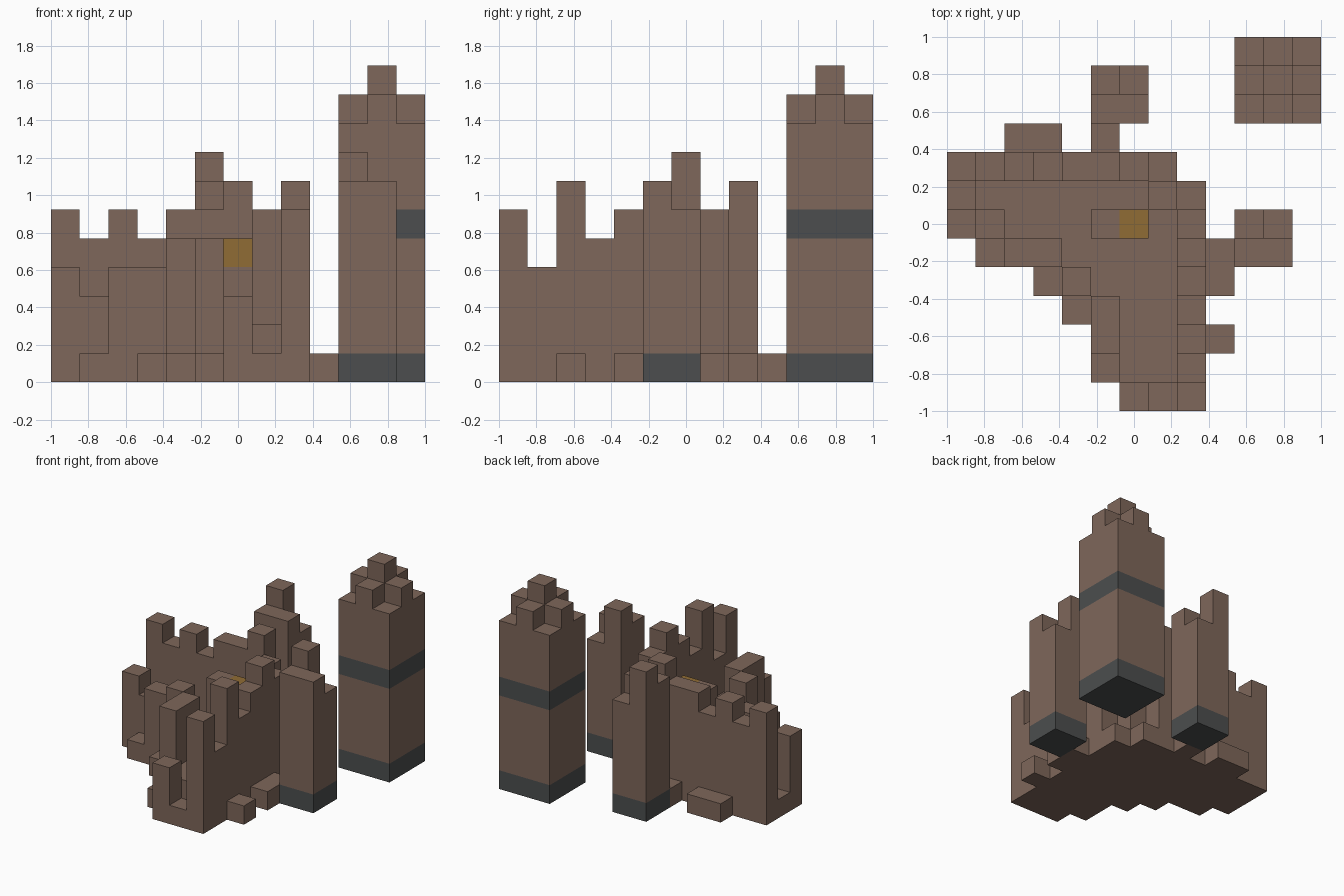
import bpy, bmesh
from mathutils import Vector

cube = bpy.data.objects.get("Cube")
if cube:
    bpy.data.objects.remove(cube, do_unlink=True)

UNIT = 2 / 13          # edge of one building block


def make_material(name, rgb):
    mat = bpy.data.materials.new(name)
    mat.use_nodes = True
    color = (*rgb, 1)
    mat.diffuse_color = color
    mat.node_tree.nodes["Principled BSDF"].inputs["Base Color"].default_value = color
    return mat


STONE = make_material("brown stone", (.21, .135, .103))
SLATE = make_material("dark slate", (.072, .076, .077))
GOLD = make_material("gold", (.28, .15, .035))

SIDES = [(1, 0), (-1, 0), (0, 1), (0, -1)]


def block_part(name, plan, column, row, base=0, mats=(STONE,), bands=()):
    """Raise a plan of column heights (rear row first, dots empty) into blocks."""
    heights = {(i, j): int(c)
               for j, line in enumerate(reversed(plan))
               for i, c in enumerate(line.split() if " " in line else line)
               if c != "."}
    bm = bmesh.new()

    def quad(center, normal, level):
        n = Vector(normal)
        u = Vector((n.y, n.z, n.x))
        v = n.cross(u)
        mid = Vector(center) + n / 2
        corners = [mid + (u * a + v * b) / 2
                   for a, b in ((-1, -1), (1, -1), (1, 1), (-1, 1))]
        face = bm.faces.new([bm.verts.new(p * UNIT) for p in corners])
        face.material_index = 1 if level in bands else 0

    for (i, j), h in heights.items():
        x, y = column + i - 6, row + j - 6
        quad((x, y, base + .5), (0, 0, -1), 0)
        quad((x, y, base + h - .5), (0, 0, 1), h - 1)
        for dx, dy in SIDES:
            for level in range(heights.get((i + dx, j + dy), 0), h):
                quad((x, y, base + level + .5), (dx, dy, 0), level)

    bmesh.ops.remove_doubles(bm, verts=bm.verts[:], dist=UNIT / 100)
    mesh = bpy.data.meshes.new(name)
    bm.to_mesh(mesh)
    bm.free()
    for mat in mats:
        mesh.materials.append(mat)
    obj = bpy.data.objects.new(name, mesh)
    bpy.context.collection.objects.link(obj)
    return obj


# Ruined keep: broken walls, floor, doorsteps and rubble around the foot
block_part("ruined_keep", [
    "..11.1....",
    "65656671..",
    "122222261.",
    "432225426.",
    ".144222271",
    "...1522261",
    "....15225.",
    ".....52271",
    ".....1224.",
    "......316.",
], 0, 0)

# Gold block on the pillar inside the keep
block_part("gold_block", ["1"], 6, 6, base=4, mats=(GOLD,))

# Two matching small towers with slate footings
for name, column, row in (("front_tower", 10, 5), ("rear_tower", 5, 10)):
    block_part(name, ["86", "77"], column, row, mats=(STONE, SLATE), bands=(0,))

# Tall tower with slate footing, slate band and stepped top
block_part("tall_tower", ["9 10 9", "10 11 10", "9 10 9"], 10, 10,
           mats=(STONE, SLATE), bands=(0, 5))
